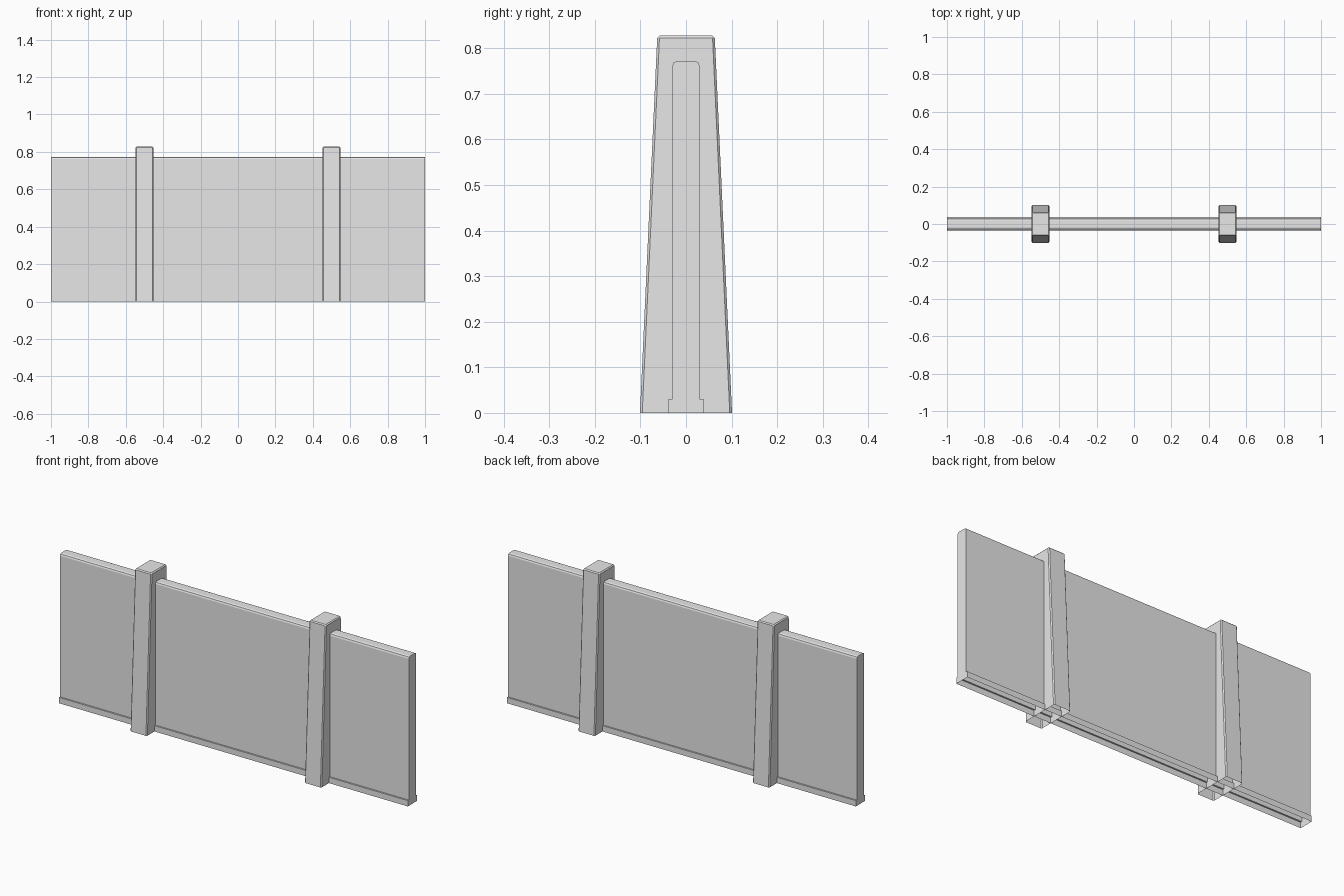
import bpy
import bmesh

cube = bpy.data.objects.get("Cube")
if cube:
    bpy.data.objects.remove(cube, do_unlink=True)

grey = bpy.data.materials.new("light_grey")
grey.use_nodes = True
grey.diffuse_color = (0.8, 0.8, 0.8, 1)
grey.node_tree.nodes["Principled BSDF"].inputs["Base Color"].default_value = (0.8, 0.8, 0.8, 1)


def finish(bm, name):
    """Turn a bmesh into a flat shaded object."""
    mesh = bpy.data.meshes.new(name)
    bm.to_mesh(mesh)
    bm.free()
    mesh.materials.append(grey)
    obj = bpy.data.objects.new(name, mesh)
    bpy.context.collection.objects.link(obj)
    return obj


def open_bottom(bm):
    """Fix the normals, then remove the face resting on the ground."""
    bmesh.ops.recalc_face_normals(bm, faces=bm.faces)
    ground = [f for f in bm.faces if all(v.co.z < 0.001 for v in f.verts)]
    bmesh.ops.delete(bm, geom=ground, context="FACES")


# Wall panel with a foot ledge and rounded top, hollow from below
half = [(0.038, 0), (0.038, 0.03), (0.03, 0.03),
        (0.03, 0.761), (0.027, 0.769), (0.019, 0.772)]
profile = half + [(-y, z) for y, z in reversed(half)]
bm = bmesh.new()
end = bm.faces.new([bm.verts.new((-1, y, z)) for y, z in profile])
grown = bmesh.ops.extrude_face_region(bm, geom=[end], use_keep_orig=True)
moved = [g for g in grown["geom"] if isinstance(g, bmesh.types.BMVert)]
bmesh.ops.translate(bm, verts=moved, vec=(2, 0, 0))
open_bottom(bm)
finish(bm, "wall_panel")

# Tapered posts with narrow chamfers, hollow from below
for side, x in (("right", -0.5), ("left", 0.5)):
    bm = bmesh.new()
    bmesh.ops.create_cube(bm, size=1)
    for v in bm.verts:
        top = v.co.z > 0
        v.co.x = v.co.x * 0.096 + x
        v.co.y *= 0.126 if top else 0.202
        v.co.z = 0.828 if top else 0
    open_bottom(bm)
    edges = [e for e in bm.edges if not e.is_boundary]
    bmesh.ops.bevel(bm, geom=edges, offset=0.005, segments=1,
                    profile=0.5, affect="EDGES")
    finish(bm, side + "_post")
